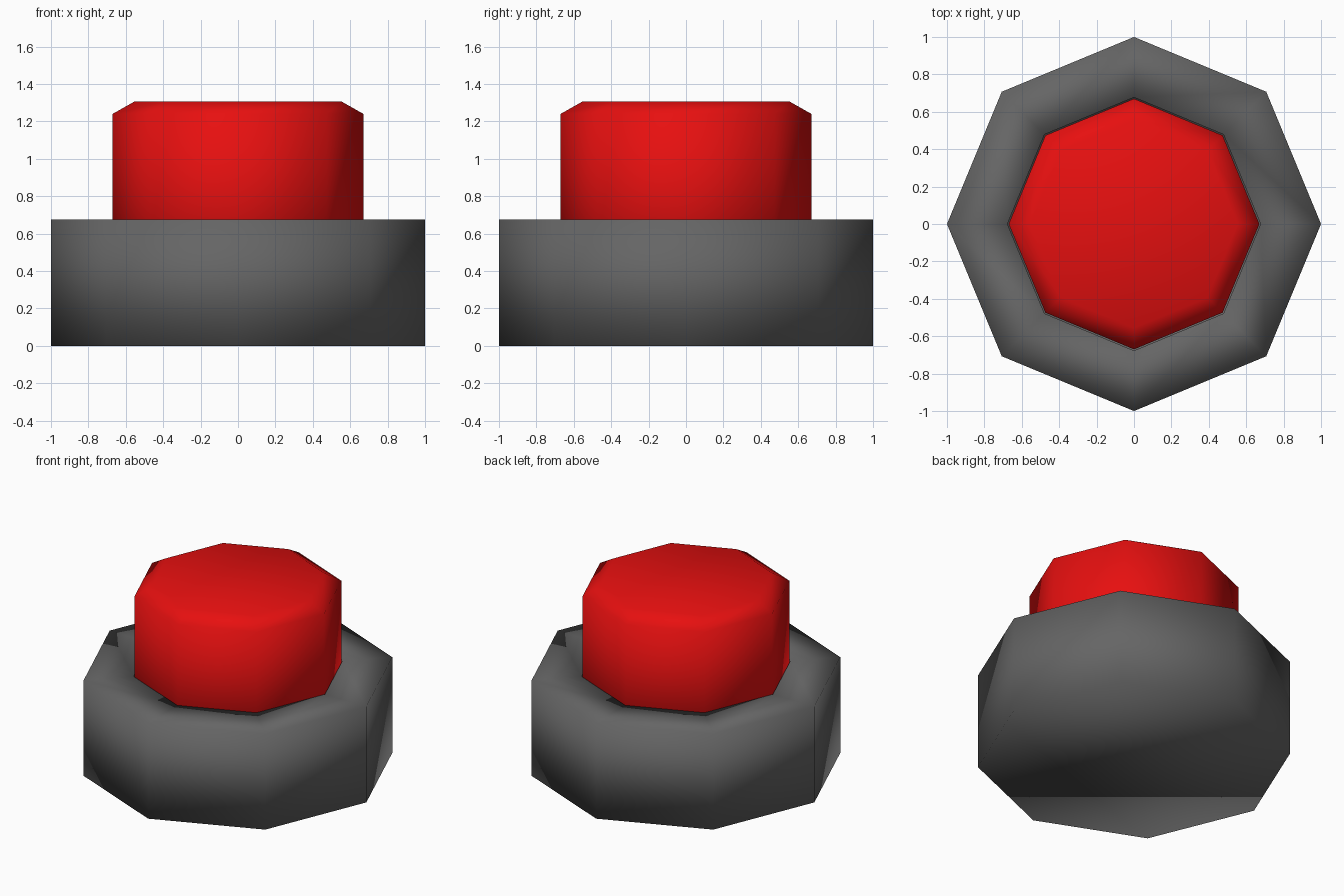
import bpy, bmesh
from math import cos, sin, tau

SIDES = 8

cube = bpy.data.objects.get("Cube")
if cube:
    bpy.data.objects.remove(cube, do_unlink=True)


def make_material(name, rgb):
    mat = bpy.data.materials.new(name)
    mat.use_nodes = True
    mat.diffuse_color = (*rgb, 1)
    mat.node_tree.nodes["Principled BSDF"].inputs["Base Color"].default_value = (*rgb, 1)
    return mat


def turned_part(name, profile, mat):
    """Turn a (radius, height) profile into a capped, smooth shaded octagonal solid."""
    bm = bmesh.new()
    rings = [[bm.verts.new((r * cos(tau * i / SIDES), r * sin(tau * i / SIDES), z))
              for i in range(SIDES)] for r, z in profile]
    for low, high in zip(rings, rings[1:]):
        for i in range(SIDES):
            j = (i + 1) % SIDES
            bm.faces.new((low[i], low[j], high[j], high[i]))
    bm.faces.new(rings[0][::-1])
    bm.faces.new(rings[-1])
    for face in bm.faces:
        face.smooth = True
    mesh = bpy.data.meshes.new(name)
    bm.to_mesh(mesh)
    bm.free()
    mesh.materials.append(mat)
    obj = bpy.data.objects.new(name, mesh)
    bpy.context.collection.objects.link(obj)
    return obj


grey = make_material("dark grey", (0.13, 0.13, 0.13))
red = make_material("red", (0.8, 0.005, 0.005))

# Base housing with a socket sunk into its top
turned_part("base", [(1, 0), (1, 0.675), (0.677, 0.675), (0.677, 0.3)], grey)

# Push button with a chamfered rim, standing in the socket
turned_part("button", [(0.67, 0.3), (0.67, 1.24), (0.555, 1.305)], red)
